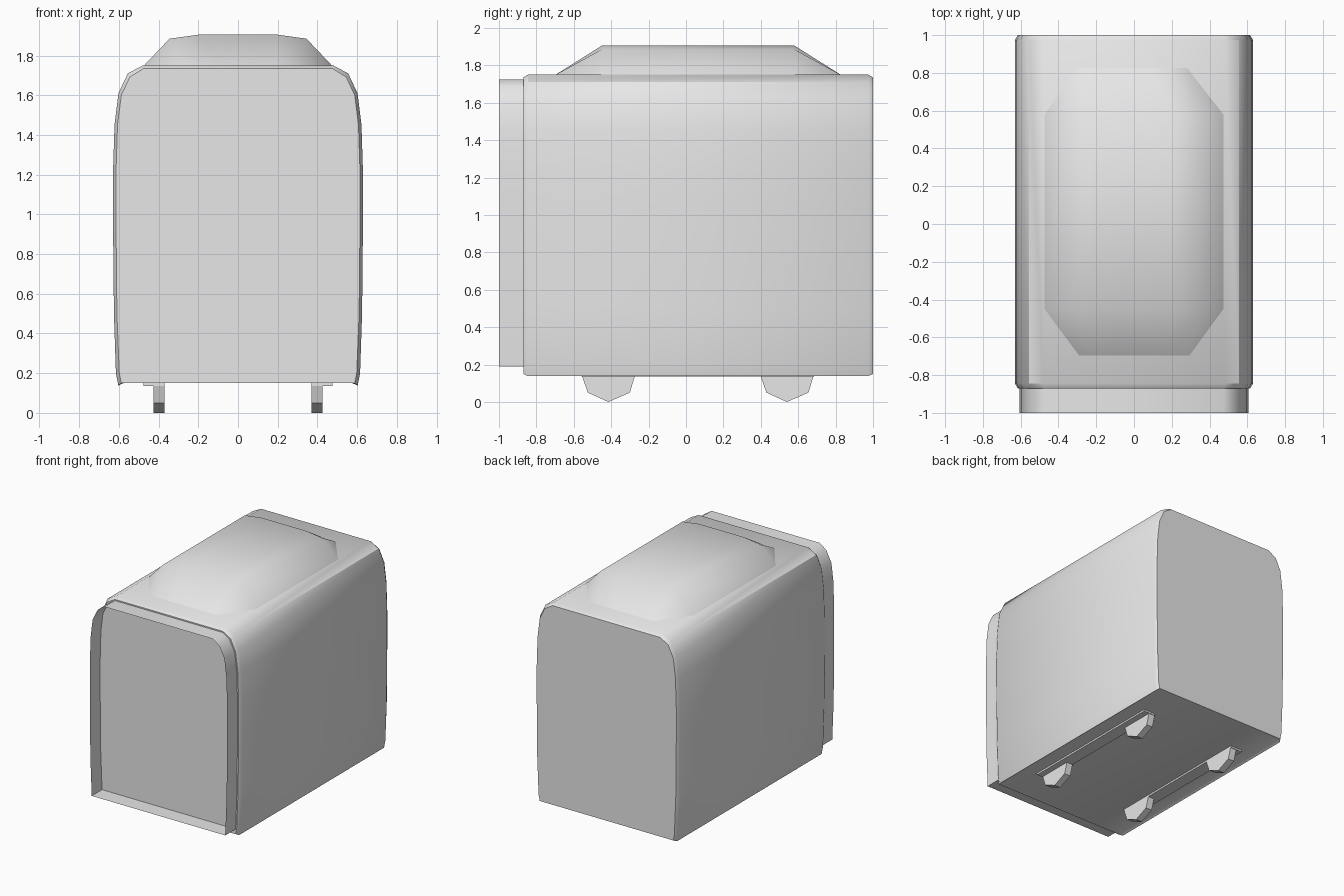
import bpy, bmesh, math

cube = bpy.data.objects.get("Cube")
if cube:
    bpy.data.objects.remove(cube, do_unlink=True)

grey = bpy.data.materials.new("plain_grey")
grey.use_nodes = True
grey.diffuse_color = (0.8, 0.8, 0.8, 1)
grey.node_tree.nodes["Principled BSDF"].inputs["Base Color"].default_value = (0.8, 0.8, 0.8, 1)


def finish(name, bm, angle, recalc=True):
    """Turn a bmesh into a shaded object; edges above the angle stay sharp."""
    if recalc:
        bmesh.ops.recalc_face_normals(bm, faces=bm.faces)
    mesh = bpy.data.meshes.new(name)
    bm.to_mesh(mesh)
    bm.free()
    mesh.materials.append(grey)
    mesh.shade_smooth()
    mesh.set_sharp_from_angle(angle=math.radians(angle))
    obj = bpy.data.objects.new(name, mesh)
    bpy.context.collection.objects.link(obj)
    return obj


def loft(name, rings, caps, angle=35):
    """Skin a series of closed rings, optionally capping both ends."""
    bm = bmesh.new()
    loops = [[bm.verts.new(p) for p in ring] for ring in rings]
    n = len(loops[0])
    for a, b in zip(loops, loops[1:]):
        for i in range(n):
            j = (i + 1) % n
            bm.faces.new((a[i], b[i], b[j], a[j]))
    if caps:
        bm.faces.new(loops[0])
        bm.faces.new(loops[-1])
    return finish(name, bm, angle)


def section(half, y):
    """Mirror a half profile of (x, z) points into a closed ring at y."""
    return [(x, y, z) for x, z in half] + [(-x, y, z) for x, z in reversed(half)]


# Body: arched cross-section with slightly chamfered ends
outer = [(.585, .15), (.603, .138), (.615, .2), (.625, .5), (.63, 1.0), (.63, 1.2),
         (.622, 1.45), (.602, 1.61), (.555, 1.71), (.48, 1.75)]
inner = [(.575, .15), (.588, .15), (.598, .2), (.61, .5), (.615, 1.0), (.615, 1.2),
         (.607, 1.45), (.588, 1.6), (.545, 1.692), (.475, 1.735)]
loft("body", [section(inner, -.87), section(outer, -.845),
              section(outer, .975), section(inner, 1.0)], caps=True)

# Open rim in front of the recessed front panel
rim = [(.588, .19), (.6, .5), (.605, 1.0), (.605, 1.2),
       (.598, 1.45), (.58, 1.595), (.535, 1.685), (.475, 1.725)]
loft("front_rim", [section(rim, -1.0), section(rim, -.865)], caps=False)

# Raised roof hump with sloping ends and skewed corners
columns = [(-.475, 1.748), (-.345, 1.885), (-.2, 1.905),
           (.2, 1.905), (.345, 1.885), (.475, 1.748)]


def end_row(y, left, right):
    return [(left + (right - left) * (x / .95 + .5), y, 1.748) for x, z in columns]


rows = [end_row(-.7, -.29, .385)]
rows += [[(x, y, z) for x, z in columns] for y in (-.45, .58)]
rows += [end_row(.83, -.39, .28)]
bm = bmesh.new()
grid = [[bm.verts.new(p) for p in row] for row in rows]
for a, b in zip(grid, grid[1:]):
    for i in range(len(columns) - 1):
        bm.faces.new((a[i], a[i + 1], b[i + 1], b[i]))
finish("roof_hump", bm, 80, recalc=False)

# Feet and the thin mounting strips that carry them
foot = [(-.145, .15), (-.11, .05), (0, 0), (.115, .05), (.145, .15)]
for side, s in (("left", 1), ("right", -1)):
    for end, cy in (("front", -.415), ("back", .54)):
        loft(f"{end}_{side}_foot",
             [[(s * x, cy + y, z) for y, z in foot] for x in (.37, .425)], caps=True)
    strip = [(.37, .136), (.475, .136), (.475, .152), (.37, .152)]
    loft(f"{side}_foot_strip",
         [[(s * x, y, z) for x, z in strip] for y in (-.56, .685)], caps=True)
